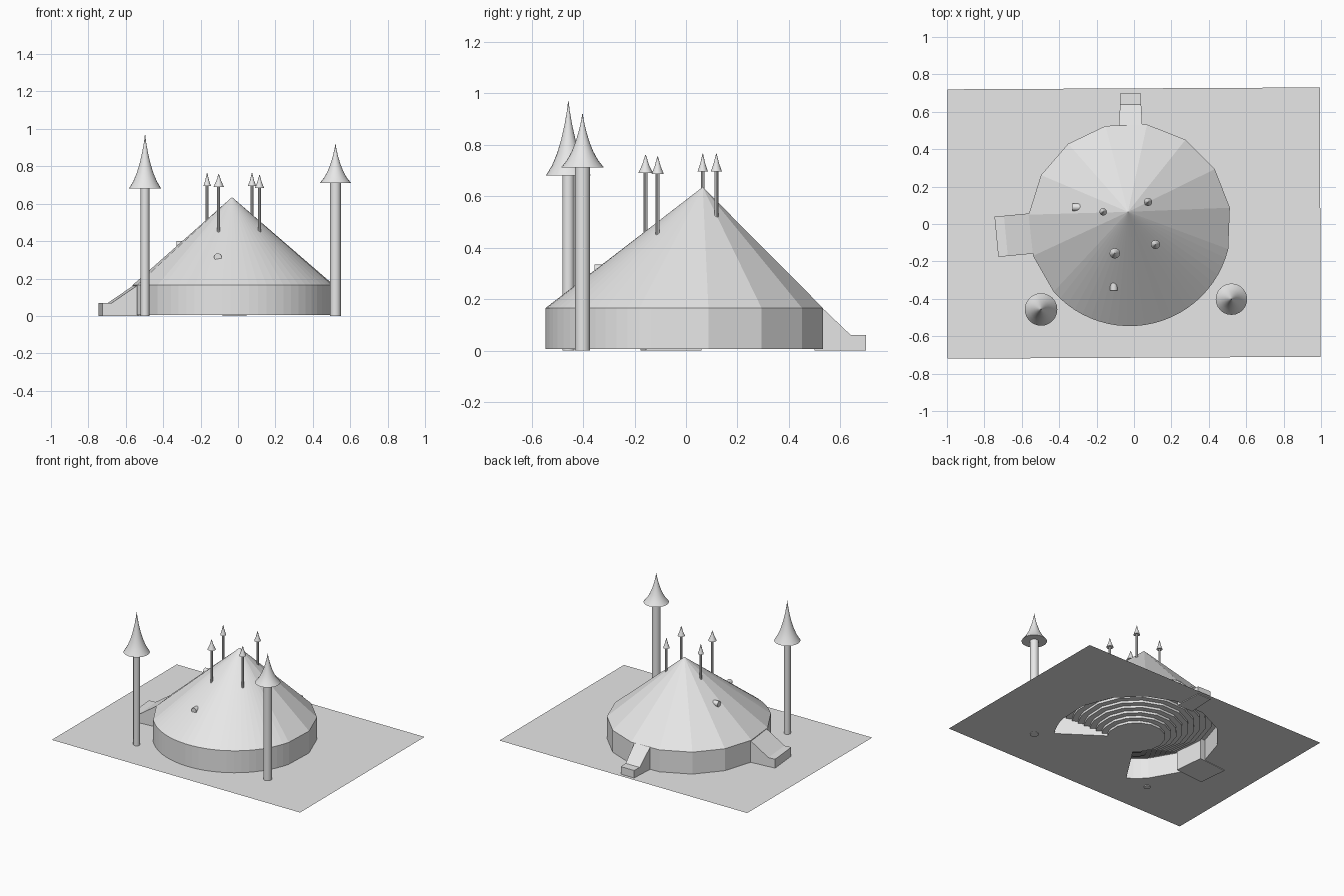
import bpy
import bmesh
from math import radians, cos, sin, pi
from mathutils import Matrix, Vector

cube = bpy.data.objects.get("Cube")
if cube:
    bpy.data.objects.remove(cube, do_unlink=True)

# Single pale grey material
grey = bpy.data.materials.new("pale_grey")
grey.use_nodes = True
color = (0.8, 0.8, 0.8, 1)
grey.diffuse_color = color
grey.node_tree.nodes["Principled BSDF"].inputs["Base Color"].default_value = color

GROUND = 0.005
EAVE = 0.165
CX, CY, RADIUS = -0.023, -0.003, 0.543
APEX = (-0.032, 0.065, 0.635)


def finish(name, bm, smooth=False, fix_normals=True):
    if fix_normals:
        bmesh.ops.recalc_face_normals(bm, faces=bm.faces)
    mesh = bpy.data.meshes.new(name)
    bm.to_mesh(mesh)
    bm.free()
    mesh.materials.append(grey)
    obj = bpy.data.objects.new(name, mesh)
    bpy.context.collection.objects.link(obj)
    if smooth:
        bpy.ops.object.select_all(action='DESELECT')
        obj.select_set(True)
        bpy.context.view_layer.objects.active = obj
        bpy.ops.object.shade_smooth_by_angle(angle=radians(35))
    return obj


def ring_point(angle, r, z):
    return Vector((CX + r * cos(angle), CY + r * sin(angle), z))


def lathe(name, x, y, profile, sides):
    """Revolve a list of (radius, height) about a vertical axis."""
    bm = bmesh.new()
    rings = []
    for r, z in profile:
        rings.append([bm.verts.new((x + r * cos(2 * pi * i / sides),
                                    y + r * sin(2 * pi * i / sides), z))
                      for i in range(sides)])
    for a, b in zip(rings, rings[1:]):
        for i in range(sides):
            j = (i + 1) % sides
            bm.faces.new((a[i], a[j], b[j], b[i]))
    bm.faces.new(rings[0])
    bm.faces.new(rings[-1])
    return finish(name, bm, smooth=True)


# Plan angles: broad facets round the back, fine facets across the front
BROAD, FINE = 10, 24
start, end = radians(-14), radians(221.5)
front_step = (2 * pi - (end - start)) / FINE
broad = [start + (end - start) * i / BROAD for i in range(BROAD + 1)]
front = [end + front_step * i for i in range(1, FINE)]
angles = broad + front

# Round outer wall
bm = bmesh.new()
low = [bm.verts.new(ring_point(a, RADIUS, GROUND)) for a in angles]
top = [bm.verts.new(ring_point(a, RADIUS, EAVE)) for a in angles]
for i in range(len(angles)):
    j = (i + 1) % len(angles)
    bm.faces.new((low[i], low[j], top[j], top[i]))
finish("outer_wall", bm)

# Conical roof with an off-centre peak
bm = bmesh.new()
eave = [bm.verts.new(ring_point(a, RADIUS, EAVE)) for a in angles]
peak = bm.verts.new(APEX)
for i in range(len(angles)):
    bm.faces.new((eave[i], eave[(i + 1) % len(angles)], peak))
finish("roof", bm)

# Tiered seating, open towards the front
seat_angles = ([start - front_step * k for k in (4, 3, 2, 1)] + broad
               + [end + front_step * k for k in (1, 2, 3)])
INNER, STEPS = 0.19, 9
depth, rise = (RADIUS - INNER) / STEPS, (EAVE - 0.01 - GROUND) / STEPS
stairs = [(INNER, GROUND)]
for i in range(STEPS):
    stairs.append((INNER + depth * i, GROUND + rise * (i + 1)))
    stairs.append((INNER + depth * (i + 1), GROUND + rise * (i + 1)))
bm = bmesh.new()
columns = [[bm.verts.new(ring_point(a, r, z)) for r, z in stairs] for a in seat_angles]
for a, b in zip(columns, columns[1:]):
    for i in range(len(stairs) - 1):
        bm.faces.new((a[i], b[i], b[i + 1], a[i + 1]))
for column, a in ((columns[0], seat_angles[0]), (columns[-1], seat_angles[-1])):
    foot = bm.verts.new(ring_point(a, RADIUS, GROUND))
    bm.faces.new(column + [foot])
finish("seating_tiers", bm)

# Ground sheet, left open beneath the seating
bm = bmesh.new()
outline = [(-0.998, -0.72), (0.998, -0.71), (0.994, 0.73), (-0.998, 0.72)]
loops = [[Vector((x, y, GROUND)) for x, y in outline],
         [ring_point(a, RADIUS, GROUND) for a in seat_angles]
         + [ring_point(a, INNER, GROUND) for a in reversed(seat_angles)]]
edges = []
for loop in loops:
    verts = [bm.verts.new(p) for p in loop]
    edges += [bm.edges.new((verts[i - 1], verts[i])) for i in range(len(verts))]
bmesh.ops.triangle_fill(bm, use_beauty=True, edges=edges, normal=(0, 0, 1))
for face in bm.faces:
    if face.normal.z < 0:
        face.normal_flip()
finish("ground", bm, fix_normals=False)


# Entrance porches with sloping tops
def porch(name, origin, turn, profile, inner_half, outer_half):
    """Profile is (distance outwards, height), swept across the width."""
    bm = bmesh.new()
    far = max(d for d, z in profile)
    near = min(d for d, z in profile)
    sides = []
    for s in (-1, 1):
        row = []
        for d, z in profile:
            t = (d - near) / (far - near)
            half = inner_half + (outer_half - inner_half) * t
            row.append(bm.verts.new((d, s * half, z)))
        sides.append(row)
    a, b = sides
    for i in range(len(profile)):
        j = (i + 1) % len(profile)
        bm.faces.new((a[i], a[j], b[j], b[i]))
    bm.faces.new(a)
    bm.faces.new(b)
    place = Matrix.Translation((origin[0], origin[1], 0)) @ Matrix.Rotation(turn, 4, 'Z')
    bm.transform(place)
    finish(name, bm)


porch("back_porch", (-0.018, 0), pi / 2,
      [(0.5, 0), (0.7, 0), (0.7, 0.06), (0.64, 0.06), (0.53, 0.165), (0.5, 0.17)],
      0.064, 0.053)
porch("side_porch", (CX, 0), radians(185.5),
      [(0.49, 0), (0.716, 0), (0.716, 0.07), (0.665, 0.07), (0.525, 0.165), (0.49, 0.175)],
      0.108, 0.108)


# Masts with flared pointed caps
def mast(name, x, y, foot, cap_base, tip, pole_r, cap_r, sides):
    lathe(name + "_pole", x, y, [(pole_r, foot), (pole_r, cap_base + 0.005)], sides)
    flare = [(1, 0), (0.72, 0.14), (0.5, 0.3), (0.32, 0.48),
             (0.17, 0.68), (0.06, 0.87), (0.01, 1)]
    height = tip - cap_base
    lathe(name + "_cap", x, y,
          [(cap_r * r, cap_base + height * h) for r, h in flare], sides)


mast("right_tower", -0.497, -0.457, 0, 0.68, 0.97, 0.023, 0.087, 24)
mast("left_tower", 0.521, -0.402, 0, 0.71, 0.92, 0.029, 0.084, 24)


# Small masts standing on the roof
def roof_mast(name, x, y, foot, cap_base, cap_r):
    lathe(name + "_pole", x, y, [(0.008, foot), (0.008, cap_base + 0.004)], 10)
    lathe(name + "_cap", x, y, [(cap_r, cap_base), (cap_r * 0.5, cap_base + 0.03),
                                (0.001, cap_base + 0.07)], 12)


roof_mast("back_right_mast", -0.165, 0.065, 0.48, 0.695, 0.02)
roof_mast("back_left_mast", 0.075, 0.118, 0.51, 0.695, 0.022)
roof_mast("front_right_mast", -0.103, -0.157, 0.43, 0.69, 0.028)
roof_mast("front_left_mast", 0.115, -0.11, 0.44, 0.685, 0.024)


# Stubby round vents poking out of the roof
def vent(name, centre, turn):
    bm = bmesh.new()
    bmesh.ops.create_cone(bm, cap_ends=True, segments=14, radius1=0.02,
                          radius2=0.02, depth=0.06)
    bm.transform(Matrix.Translation(centre) @ Matrix.Rotation(turn, 4, 'Z')
                 @ Matrix.Rotation(pi / 2, 4, 'Y'))
    finish(name, bm, smooth=True)


vent("front_vent", (-0.108, -0.325, 0.315), pi / 2)
vent("side_vent", (-0.3, 0.09, 0.38), 0)
